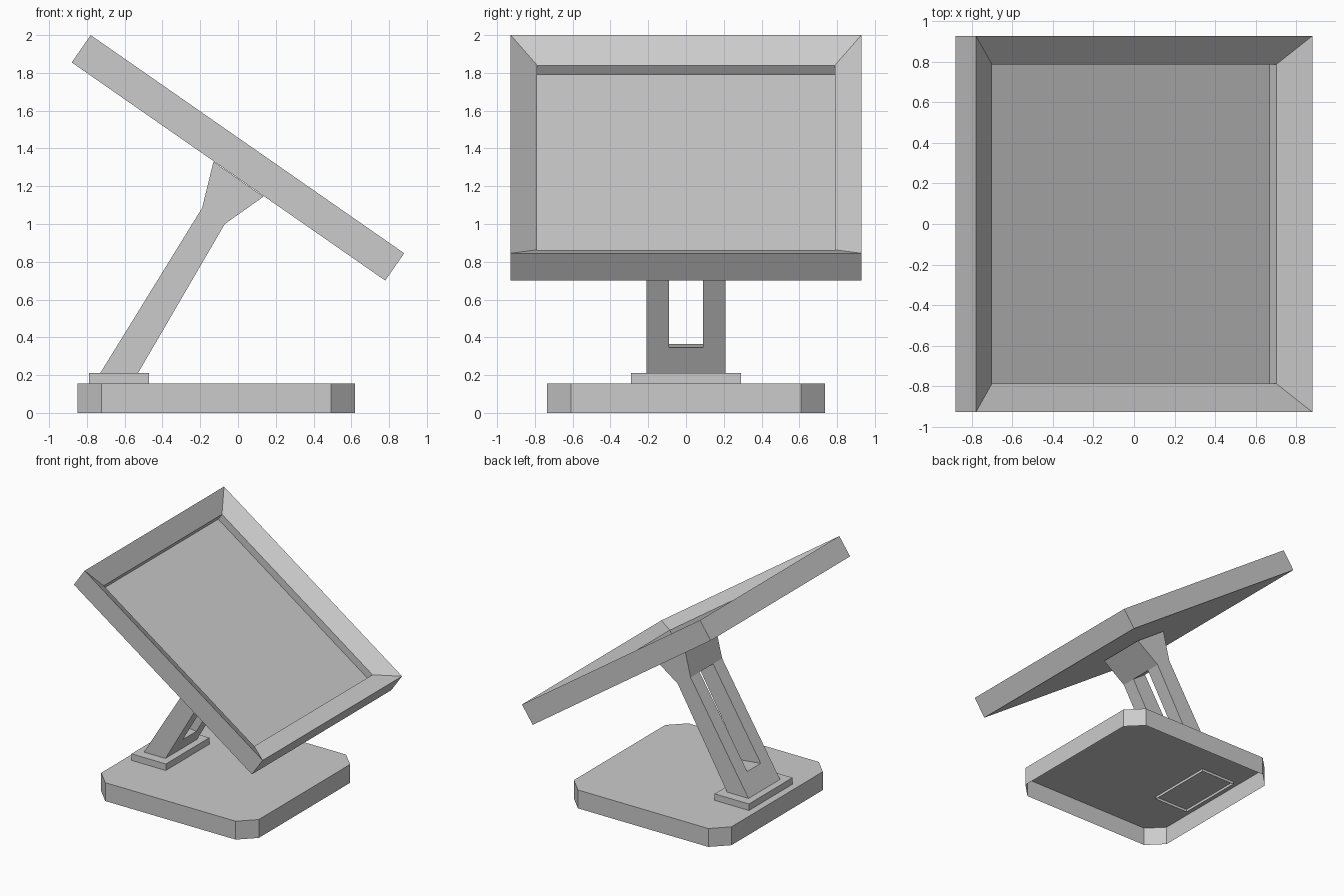
import bpy
import bmesh
from mathutils import Vector

if "Cube" in bpy.data.objects:
    bpy.data.objects.remove(bpy.data.objects["Cube"], do_unlink=True)

grey = bpy.data.materials.new("plain grey")
grey.use_nodes = True
GREY = (0.6, 0.6, 0.6, 1)
grey.diffuse_color = GREY
grey.node_tree.nodes["Principled BSDF"].inputs["Base Color"].default_value = GREY


def finish(name, bm):
    """Turn a bmesh into a flat-shaded grey object."""
    bmesh.ops.recalc_face_normals(bm, faces=bm.faces)
    mesh = bpy.data.meshes.new(name)
    bm.to_mesh(mesh)
    bm.free()
    mesh.materials.append(grey)
    obj = bpy.data.objects.new(name, mesh)
    bpy.context.collection.objects.link(obj)
    return obj


def bridge_loops(bm, loops, cap_start=True, cap_end=True):
    """Skin a stack of closed point loops."""
    rings = [[bm.verts.new(p) for p in loop] for loop in loops]
    for a, b in zip(rings, rings[1:]):
        for i in range(len(a)):
            j = (i + 1) % len(a)
            bm.faces.new((a[i], a[j], b[j], b[i]))
    if cap_start:
        bm.faces.new(rings[0])
    if cap_end:
        bm.faces.new(rings[-1])


def open_tray(name, outline, bottom, top):
    """Shell with walls and a top, open underneath."""
    bm = bmesh.new()
    bridge_loops(bm, [[(x, y, z) for x, y in outline] for z in (bottom, top)],
                 cap_start=False)
    return finish(name, bm)


# Base with cut corners
x0, x1, w, c = -0.85, 0.62, 0.735, 0.127
open_tray("base", [(x0 + c, -w), (x1 - c, -w), (x1, c - w), (x1, w - c),
                   (x1 - c, w), (x0 + c, w), (x0, w - c), (x0, c - w)], 0, 0.155)

# Foot plate under the arm
open_tray("foot_plate", [(-0.79, -0.29), (-0.47, -0.29),
                         (-0.47, 0.29), (-0.79, 0.29)], 0.132, 0.21)

# Slotted arm: back and front (x, z) points at foot, slot bottom, kink and head
levels = [((-0.73, 0.21), (-0.53, 0.21)),
          ((-0.634, 0.365), (-0.451, 0.345)),
          ((-0.19, 1.085), (-0.07, 1.0)),
          ((-0.13, 1.33), (0.135, 1.145))]
stations = (-0.21, -0.09, 0.09, 0.21)
bm = bmesh.new()
grid = [[[bm.verts.new((x, y, z)) for x, z in level] for y in stations]
        for level in levels]
cells = [(i, j) for i in range(3) for j in range(3) if (i, j) != (1, 1)]
for i, j in cells:
    corners = [grid[i][j], grid[i][j + 1], grid[i + 1][j + 1], grid[i + 1][j]]
    sides = [(i - 1, j), (i, j + 1), (i + 1, j), (i, j - 1)]
    for side in range(2):
        bm.faces.new([pair[side] for pair in corners])
    # Walls only where there is no neighbouring cell
    for k, neighbour in enumerate(sides):
        if neighbour not in cells:
            a, b = corners[k], corners[(k + 1) % 4]
            bm.faces.new((a[0], b[0], b[1], a[1]))
finish("arm", bm)

# Tilted screen: nested rectangles from the back, over the bezel, to the panel
centre = Vector((0.05, 0, 1.4225))
along = Vector((1.66, 0, -1.155)).normalized()
across = Vector((0, 1, 0))
normal = along.cross(across)


def screen_rect(half_length, half_width, depth):
    return [centre + along * half_length * u + across * half_width * v - normal * depth
            for u, v in ((-1, -1), (1, -1), (1, 1), (-1, 1))]


bm = bmesh.new()
bridge_loops(bm, [screen_rect(1.011, 0.928, 0.176),
                  screen_rect(1.011, 0.928, 0),
                  screen_rect(0.855, 0.788, 0.086),
                  screen_rect(0.855, 0.788, 0.147)])
finish("screen", bm)
